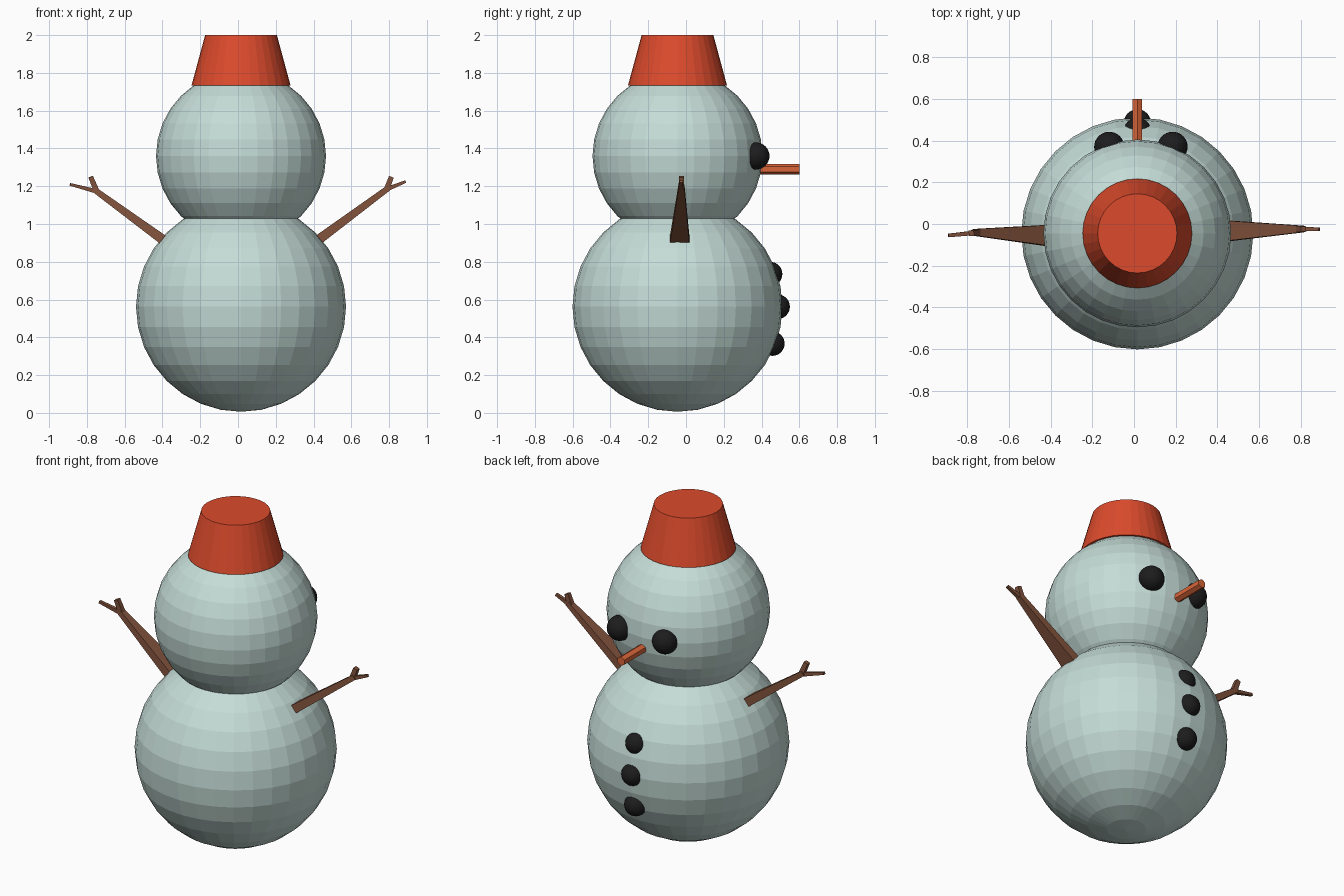
import bpy, bmesh, math
from mathutils import Vector

if "Cube" in bpy.data.objects:
    bpy.data.objects.remove(bpy.data.objects["Cube"])

CX, CY = 0.016, -0.045


def material(name, rgb):
    m = bpy.data.materials.new(name)
    m.diffuse_color = (*rgb, 1)
    m.use_nodes = True
    m.node_tree.nodes["Principled BSDF"].inputs["Base Color"].default_value = m.diffuse_color
    return m


snow = material("snow", (0.56, 0.72, 0.68))
red = material("red", (0.72, 0.07, 0.025))
coal = material("coal", (0.012, 0.012, 0.012))
bark = material("bark", (0.22, 0.085, 0.045))
carrot = material("carrot", (0.70, 0.13, 0.04))


def finish(name, bm, mat):
    bmesh.ops.recalc_face_normals(bm, faces=bm.faces)
    mesh = bpy.data.meshes.new(name)
    bm.to_mesh(mesh)
    bm.free()
    mesh.materials.append(mat)
    obj = bpy.data.objects.new(name, mesh)
    bpy.context.collection.objects.link(obj)
    return obj


def ball(name, pos, radius, mat, segments=32, rings=16):
    bm = bmesh.new()
    bmesh.ops.create_uvsphere(bm, u_segments=segments, v_segments=rings, radius=radius)
    obj = finish(name, bm, mat)
    obj.location = pos
    return obj


def cone(name, pos, r1, r2, depth, sides, mat):
    bm = bmesh.new()
    bmesh.ops.create_cone(bm, cap_ends=True, segments=sides,
                          radius1=r1, radius2=r2, depth=depth)
    obj = finish(name, bm, mat)
    obj.location = pos
    return obj


def add_stick(bm, a, b, size_a, size_b):
    """Tapered box from a to b; sizes are (width along y, thickness)."""
    a, b = Vector(a), Vector(b)
    d = (b - a).normalized()
    side = (Vector((0, 1, 0)) - d * d.y).normalized()
    up = d.cross(side)
    rings = []
    for p, (w, t) in ((a, size_a), (b, size_b)):
        rings.append([bm.verts.new(p + side * (w / 2 * i) + up * (t / 2 * j))
                      for i, j in ((-1, -1), (1, -1), (1, 1), (-1, 1))])
    bm.faces.new(rings[0])
    bm.faces.new(rings[1])
    for k in range(4):
        n = (k + 1) % 4
        bm.faces.new((rings[0][k], rings[0][n], rings[1][n], rings[1][k]))


# Snowballs
ball("body", (CX, CY, 0.562), 0.556, snow)
ball("head", (CX, CY, 1.36), 0.45, snow)

# Bucket hat
cone("hat", (CX, CY, 1.867), 0.262, 0.19, 0.266, 32, red)

# Eyes and carrot nose
for side, label in ((-1, "left"), (1, "right")):
    ball("eye_" + label, (0.033 + side * 0.152, 0.37, 1.36), 0.072, coal)
nose = cone("nose", (CX, 0.475, 1.29), 0.027, 0.027, 0.25, 6, carrot)
nose.rotation_euler = (math.radians(-90), 0, 0)

# Buttons
for i, (y, z) in enumerate(((0.445, 0.735), (0.485, 0.562), (0.457, 0.367))):
    ball("button_%d" % (i + 1), (CX, y, z), 0.065, coal)

# Stick arms with two twigs each: base, tip, upper twig end, outer twig end
arms = {
    "arm_left": ((-0.34, -0.058, 0.875), (-0.765, -0.04, 1.185),
                 (-0.78, -0.045, 1.25), (-0.89, -0.055, 1.21)),
    "arm_right": ((0.36, -0.035, 0.868), (0.805, -0.024, 1.197),
                  (0.812, -0.024, 1.25), (0.888, -0.025, 1.225)),
}
for name, (base, tip, upper, outer) in arms.items():
    bm = bmesh.new()
    fork = Vector(base).lerp(Vector(tip), 0.96)
    add_stick(bm, base, tip, (0.115, 0.055), (0.032, 0.03))
    add_stick(bm, fork, upper, (0.03, 0.03), (0.026, 0.026))
    add_stick(bm, fork, outer, (0.022, 0.024), (0.017, 0.014))
    finish(name, bm, bark)
